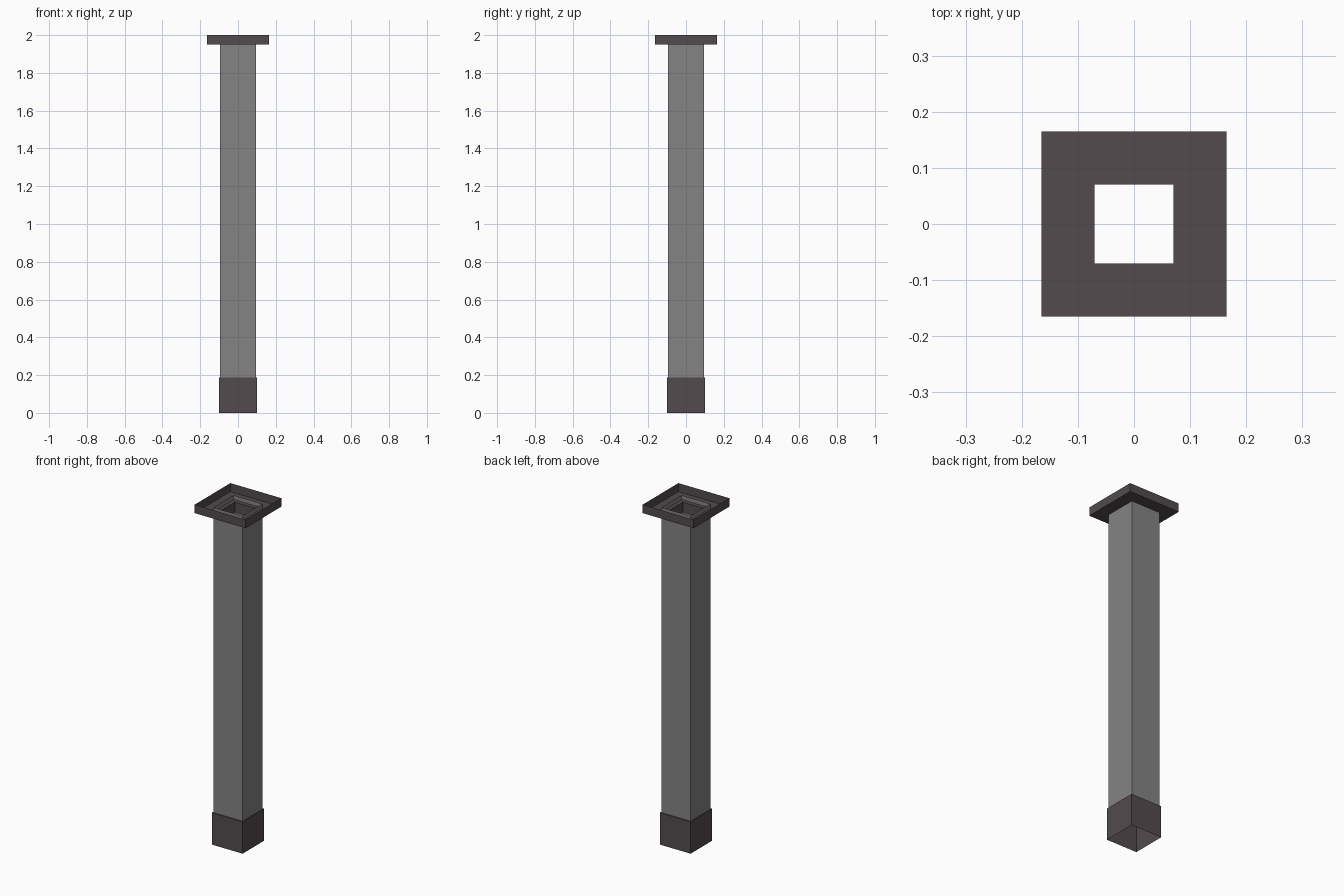
import bpy, bmesh

if "Cube" in bpy.data.objects:
    bpy.data.objects.remove(bpy.data.objects["Cube"])


def material(name, rgb):
    m = bpy.data.materials.new(name)
    m.diffuse_color = (*rgb, 1.0)
    m.use_nodes = True
    m.node_tree.nodes["Principled BSDF"].inputs["Base Color"].default_value = m.diffuse_color
    return m


stone = material("mid_grey", (0.231, 0.231, 0.231))
trim = material("dark_brown_grey", (0.087, 0.070, 0.077))


def square_sheet(name, profile, mat):
    """Sweep a (half width, height) profile round a square, as a thin open sheet."""
    bm = bmesh.new()
    rings = [[bm.verts.new((sx * r, sy * r, z))
              for sx, sy in ((-1, -1), (1, -1), (1, 1), (-1, 1))]
             for r, z in profile]
    for low, high in zip(rings, rings[1:]):
        for i in range(4):
            j = (i + 1) % 4
            bm.faces.new((low[i], low[j], high[j], high[i]))
    mesh = bpy.data.meshes.new(name)
    bm.to_mesh(mesh)
    bm.free()
    mesh.materials.append(mat)
    obj = bpy.data.objects.new(name, mesh)
    bpy.context.collection.objects.link(obj)
    return obj


# Hollow square shaft, poking slightly up into the cap tray
square_sheet("shaft", [(0.094, 0.185), (0.094, 1.975)], stone)

# Base sleeve: open underneath, with a ledge closing in at the top
square_sheet("base_sleeve", [(0.10, 0.0), (0.10, 0.187), (0.07, 0.187)], trim)

# Cap tray: inner neck, flat floor with a square hole, low outer rim, open top
square_sheet("cap_tray", [(0.07, 1.89), (0.07, 1.95), (0.165, 1.95), (0.165, 2.0)], trim)
